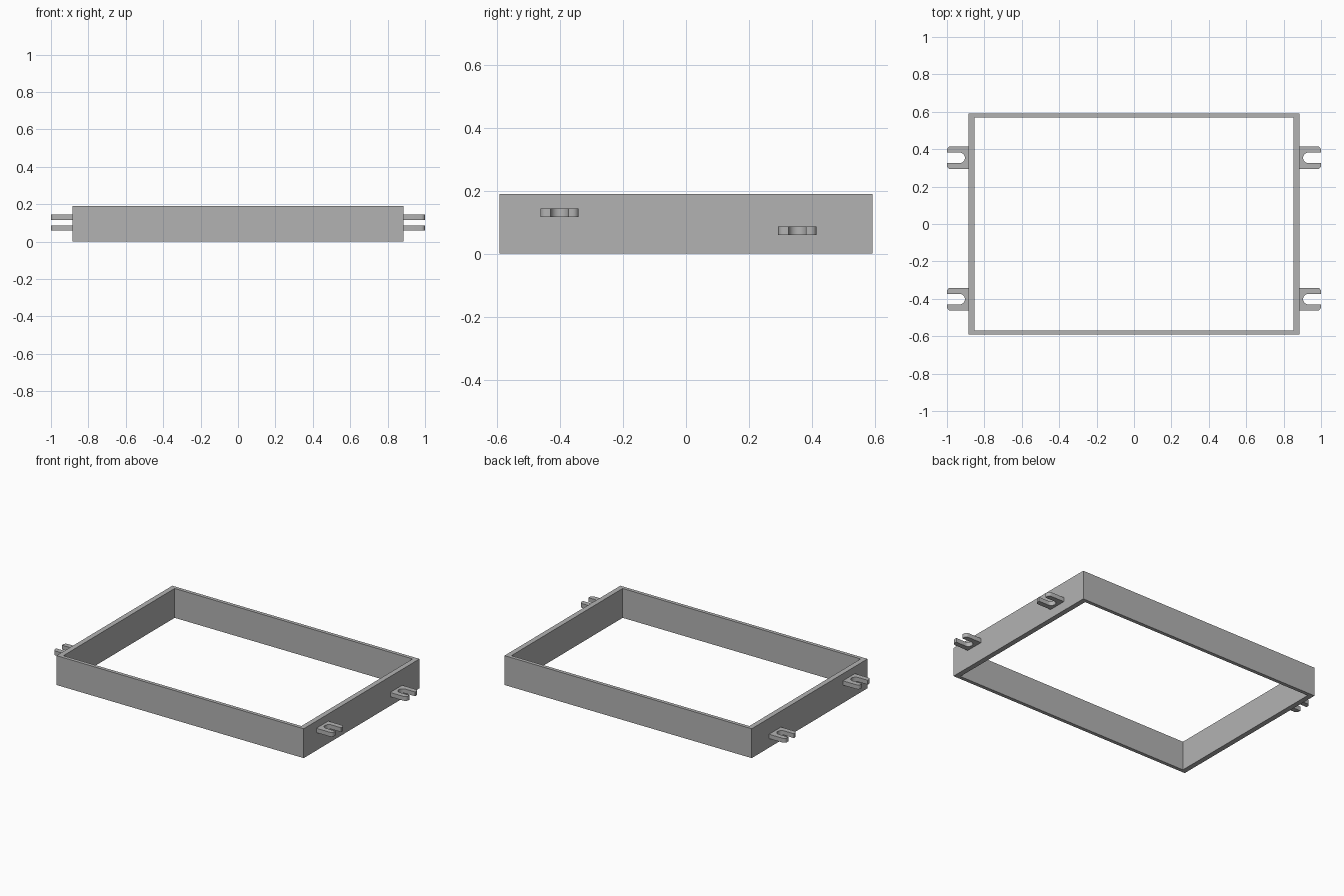
import bpy
import bmesh
from math import cos, sin, pi, radians

cube = bpy.data.objects.get("Cube")
if cube:
    bpy.data.objects.remove(cube, do_unlink=True)

# Single plain grey
grey = bpy.data.materials.new("plain grey")
grey.use_nodes = True
colour = (0.45, 0.45, 0.45, 1)
grey.diffuse_color = colour
grey.node_tree.nodes["Principled BSDF"].inputs["Base Color"].default_value = colour

HALF_X, HALF_Y, HEIGHT = 0.885, 0.592, 0.19
WALL_X, WALL_Y = 0.033, 0.023
THICK = 0.028


def finish(name, bm):
    bmesh.ops.recalc_face_normals(bm, faces=bm.faces)
    mesh = bpy.data.meshes.new(name)
    bm.to_mesh(mesh)
    bm.free()
    mesh.materials.append(grey)
    obj = bpy.data.objects.new(name, mesh)
    bpy.context.collection.objects.link(obj)
    return obj


def extrude_up(bm, faces, height):
    result = bmesh.ops.extrude_face_region(bm, geom=faces)
    top = [v for v in result["geom"] if isinstance(v, bmesh.types.BMVert)]
    bmesh.ops.translate(bm, verts=top, vec=(0, 0, height))


def arc(cx, cy, r, start, end, steps):
    angles = [radians(start + (end - start) * i / steps) for i in range(steps + 1)]
    return [(cx + r * cos(a), cy + r * sin(a)) for a in angles]


# Open rectangular frame
bm = bmesh.new()
corners = [(-1, -1), (1, -1), (1, 1), (-1, 1)]
outer = [bm.verts.new((x * HALF_X, y * HALF_Y, 0)) for x, y in corners]
inner = [bm.verts.new((x * (HALF_X - WALL_X), y * (HALF_Y - WALL_Y), 0)) for x, y in corners]
ring = []
for i in range(4):
    j = (i + 1) % 4
    ring.append(bm.faces.new((outer[i], outer[j], inner[j], inner[i])))
extrude_up(bm, ring, HEIGHT)
finish("frame", bm)


# Slotted bracket: rounded outer corners and an open, round-ended slot
def bracket(name, side, y, z):
    half, slot, corner, tip = 0.061, 0.028, 0.02, 1.0
    root = HALF_X - 0.01
    outline = [(root, -half)]
    outline += arc(tip - corner, -half + corner, corner, -90, 0, 6)
    outline += [(tip, -slot)]
    outline += arc(0.904 + slot, 0, slot, 270, 90, 16)
    outline += [(tip, slot)]
    outline += arc(tip - corner, half - corner, corner, 0, 90, 6)
    outline += [(root, half)]
    bm = bmesh.new()
    face = bm.faces.new([bm.verts.new((side * px, y + py, z)) for px, py in outline])
    extrude_up(bm, [face], THICK)
    obj = finish(name, bm)
    bpy.ops.object.select_all(action="DESELECT")
    obj.select_set(True)
    bpy.context.view_layer.objects.active = obj
    bpy.ops.object.shade_smooth_by_angle(angle=radians(30))


# Front pair sits higher than the back pair
for side, label in ((1, "left"), (-1, "right")):
    bracket("front_" + label + "_bracket", side, -0.402, 0.116)
    bracket("back_" + label + "_bracket", side, 0.354, 0.059)
